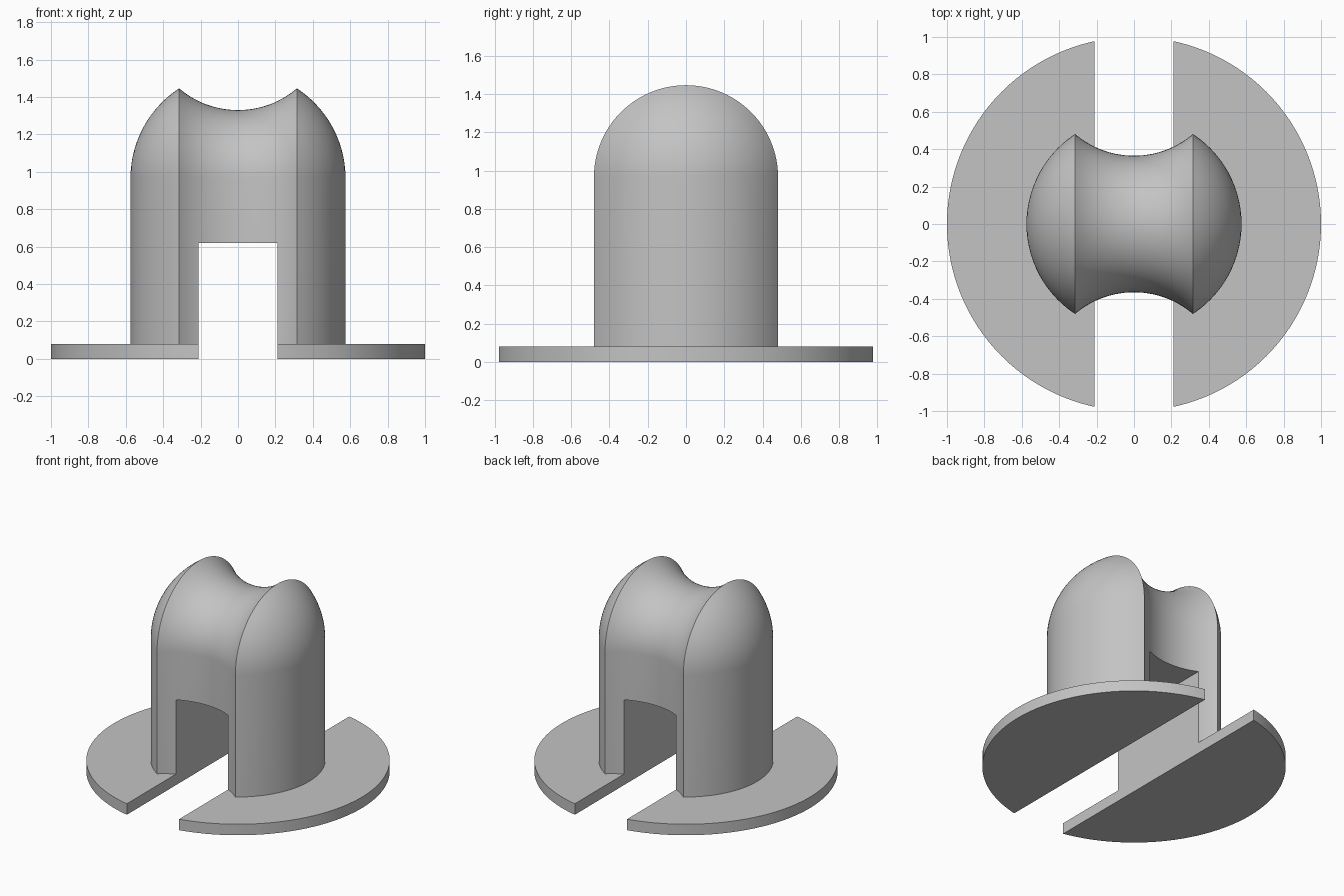
import bpy
import bmesh
from math import sin, cos, pi, sqrt, radians, asin

if "Cube" in bpy.data.objects:
    bpy.data.objects.remove(bpy.data.objects["Cube"], do_unlink=True)

BALL_R = 0.575      # spherical outer ends
RIM_X = 0.315       # groove rims
WAIST_R = 0.365     # radius at the middle of the groove
CENTRE_Z = 0.965
PLATE_H = 0.08
SLOT_W = 0.42
SLOT_H = 0.62

grey = bpy.data.materials.new("plain_grey")
grey.use_nodes = True
colour = (0.55, 0.55, 0.55, 1)
grey.diffuse_color = colour
grey.node_tree.nodes["Principled BSDF"].inputs["Base Color"].default_value = colour


def make_object(name, bm):
    bmesh.ops.recalc_face_normals(bm, faces=bm.faces)
    mesh = bpy.data.meshes.new(name)
    bm.to_mesh(mesh)
    bm.free()
    mesh.materials.append(grey)
    obj = bpy.data.objects.new(name, mesh)
    bpy.context.collection.objects.link(obj)
    return obj


def cut_slot(obj):
    """Cut the central channel through the part, then shade it."""
    bm = bmesh.new()
    bmesh.ops.create_cube(bm, size=1)
    for v in bm.verts:
        v.co.x *= SLOT_W
        v.co.y *= 3
        v.co.z = SLOT_H if v.co.z > 0 else -0.5
    cutter = make_object("slot_cutter", bm)
    mod = obj.modifiers.new("slot", 'BOOLEAN')
    mod.operation = 'DIFFERENCE'
    mod.solver = 'EXACT'
    mod.object = cutter
    bpy.ops.object.select_all(action='DESELECT')
    obj.select_set(True)
    bpy.context.view_layer.objects.active = obj
    bpy.ops.object.modifier_apply(modifier=mod.name)
    bpy.data.objects.remove(cutter, do_unlink=True)
    bpy.ops.object.shade_smooth_by_angle(angle=radians(30))


# Round base plate
bm = bmesh.new()
bmesh.ops.create_cone(bm, cap_ends=True, segments=128, radius1=1, radius2=1, depth=PLATE_H)
bmesh.ops.translate(bm, verts=bm.verts, vec=(0, 0, PLATE_H / 2))
cut_slot(make_object("base_plate", bm))

# Half outline of the grooved body: groove arc, then ball end
rim_r = sqrt(BALL_R ** 2 - RIM_X ** 2)
dip = rim_r - WAIST_R
groove_r = (RIM_X ** 2 + dip ** 2) / (2 * dip)
groove_a = asin(RIM_X / groove_r)
rim_a = asin(RIM_X / BALL_R)
N = 14
half = []
for i in range(N):
    a = groove_a * i / N
    half.append((groove_r * sin(a), WAIST_R + groove_r * (1 - cos(a))))
for i in range(N + 1):
    a = rim_a + (pi / 2 - rim_a) * i / N
    half.append((BALL_R * sin(a), BALL_R * cos(a)))
outline = [(-x, r) for x, r in reversed(half[1:])] + half

# Body: arch-shaped sections following the outline
bm = bmesh.new()
ARC = 48
rings = []
for x, r in outline:
    pts = [(x, -r, PLATE_H)]
    pts += [(x, -r * cos(pi * j / ARC), CENTRE_Z + r * sin(pi * j / ARC)) for j in range(ARC + 1)]
    pts.append((x, r, PLATE_H))
    rings.append([bm.verts.new(p) for p in pts])
for a, b in zip(rings, rings[1:]):
    for j in range(len(a)):
        k = (j + 1) % len(a)
        bm.faces.new((a[j], a[k], b[k], b[j]))
bmesh.ops.remove_doubles(bm, verts=bm.verts, dist=0.0001)
cut_slot(make_object("grooved_body", bm))
